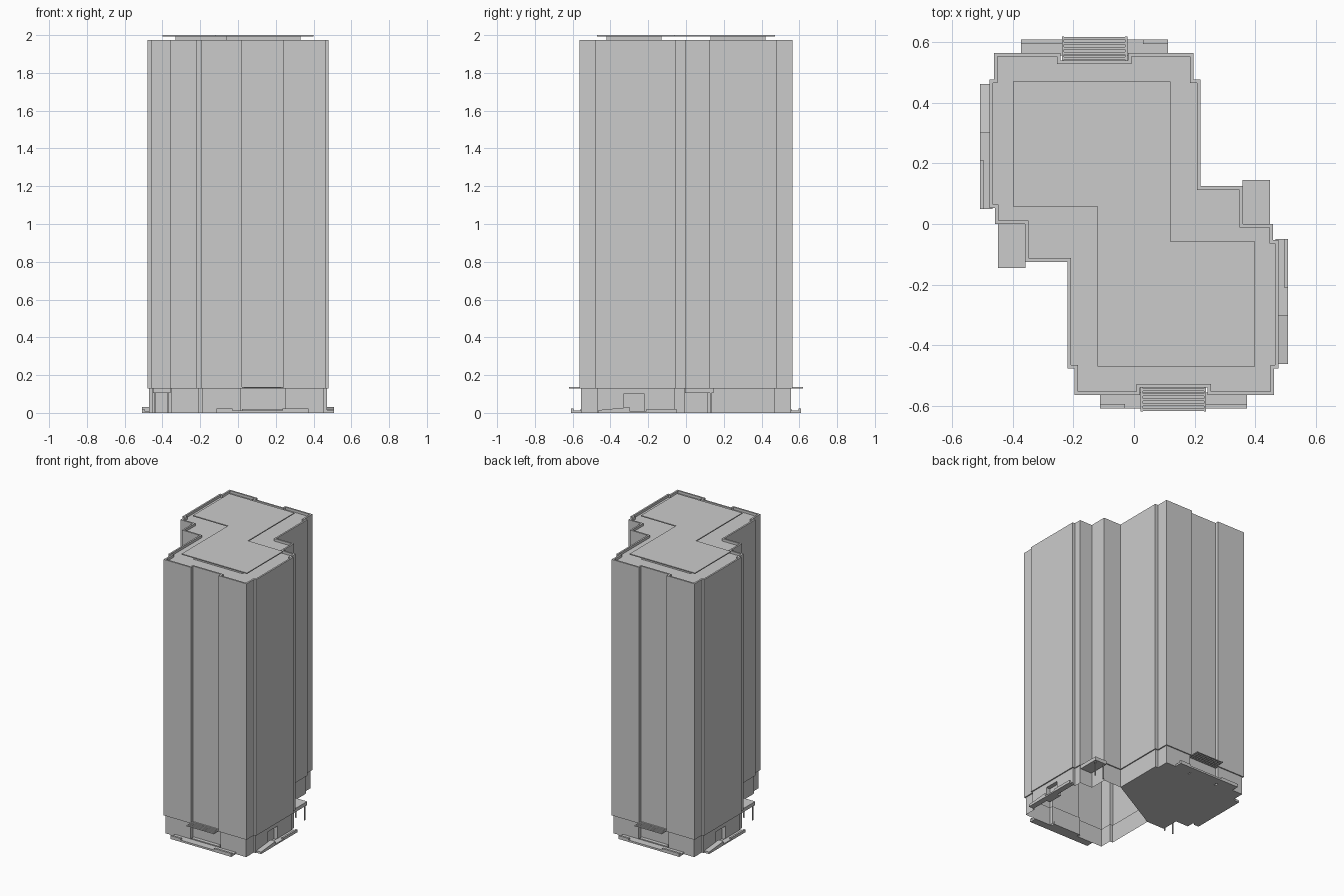
import bpy, bmesh, math
from mathutils import Vector

if "Cube" in bpy.data.objects:
    bpy.data.objects.remove(bpy.data.objects["Cube"])

# Half of the plan outline (counter-clockwise); the rest is a half-turn copy
HALF = [(0.36, 0), (0.36, 0.125), (0.22, 0.125), (0.22, 0.478), (0.197, 0.478),
        (0.197, 0.565), (-0.02, 0.565), (-0.02, 0.54), (-0.242, 0.54),
        (-0.242, 0.565), (-0.463, 0.565), (-0.463, 0.478), (-0.478, 0.478),
        (-0.478, 0.053), (-0.46, 0.053), (-0.46, 0)]
DOOR = [(-0.478, 0.33), (-0.478, 0.22)]


def full_turn(half):
    return half + [(-x, -y) for x, y in half]


def inset(pts, d):
    out, n = [], len(pts)
    for i in range(n):
        a, b, c = Vector(pts[i - 1]), Vector(pts[i]), Vector(pts[(i + 1) % n])
        u, v = (b - a).normalized(), (c - b).normalized()
        n1, n2 = Vector((-u.y, u.x)), Vector((-v.y, v.x))
        out.append(tuple(b + (n1 if abs(n1.dot(n2)) > 0.9 else n1 + n2) * d))
    return out


def finish(name, bm):
    me = bpy.data.meshes.new(name)
    bm.to_mesh(me)
    bm.free()
    ob = bpy.data.objects.new(name, me)
    bpy.context.collection.objects.link(ob)
    return ob


def loft(bm, rings, skip=()):
    """Join stacked rings with quads; skip holds (level, side) gaps."""
    rows = [[bm.verts.new((x, y, z)) for x, y in pts] for pts, z in rings]
    for k in range(len(rows) - 1):
        n = len(rows[k])
        for i in range(n):
            j = (i + 1) % n
            if (k, i) not in skip:
                bm.faces.new((rows[k][i], rows[k][j], rows[k + 1][j], rows[k + 1][i]))
    return rows


def box(bm, x0, x1, y0, y1, z0, z1, turn=True):
    for s in ((1, -1) if turn else (1,)):
        m = bmesh.ops.create_cube(bm, size=1)["verts"]
        for v in m:
            v.co = Vector((s * (x0 + (v.co.x + 0.5) * (x1 - x0)),
                           s * (y0 + (v.co.y + 0.5) * (y1 - y0)),
                           z0 + (v.co.z + 0.5) * (z1 - z0)))


def box_part(name, *boxes):
    bm = bmesh.new()
    for b in boxes:
        box(bm, *b)
    return finish(name, bm)


# Tower shell with parapet and sunken roof
plan = full_turn(HALF)
bm = bmesh.new()
rows = loft(bm, [(inset(plan, 0.008), 0.13), (plan, 0.13), (plan, 1.975),
                 (inset(plan, 0.012), 1.975), (inset(plan, 0.012), 1.957)])
bm.faces.new(rows[-1])
finish("tower", bm)

# Ground storey with side door recesses
k = HALF.index((-0.478, 0.053))
base_plan = inset(full_turn(HALF[:k] + DOOR + HALF[k:]), 0.008)
n = len(base_plan)
bm = bmesh.new()
rows = loft(bm, [(base_plan, 0), (base_plan, 0.1), (base_plan, 0.13)],
            skip={(0, k), (0, k + n // 2)})
for i, s in ((k, 1), (k + n // 2, -1)):
    front = [rows[0][i], rows[0][i + 1], rows[1][i + 1], rows[1][i]]
    back = [bm.verts.new(v.co + Vector((0.03 * s, 0, 0))) for v in front]
    bm.faces.new(back)
    for a in range(4):
        b = (a + 1) % 4
        bm.faces.new((front[a], front[b], back[b], back[a]))
finish("ground_storey", bm)

# Floor closing the underside of the rear wing
bm = bmesh.new()
rear = inset(plan, 0.008)[2:19]
bm.faces.new([bm.verts.new((x, y, 0)) for x, y in reversed(rear)])
finish("rear_floor", bm)

# S-shaped raised roof slab
slab = full_turn([(0.12, -0.055), (0.12, 0.47), (-0.40, 0.47), (-0.40, 0.058)])
slab[0], slab[4] = (0.12, -0.057), (-0.12, 0.057)
bm = bmesh.new()
rows = loft(bm, [(slab, 1.993), (slab, 2.0)])
bm.faces.new(rows[1])
bm.faces.new(rows[0][::-1])
finish("roof_slab", bm)
box_part("roof_plinth", (-0.06, 0.33, -0.42, -0.13, 1.957, 1.993))

# Front and rear landings with steps and low kerbs
box_part("entrance_landing",
         (-0.113, 0.373, -0.61, -0.557, 0, 0.013),
         (-0.113, -0.03, -0.61, -0.595, 0.013, 0.024),
         (0.235, 0.373, -0.61, -0.595, 0.013, 0.024),
         (0.02, 0.235, -0.558, -0.53, 0, 0.02))

# Slatted canopies over the main entrances
slats = [(0.025, 0.235, y, y + 0.009, 0.131, 0.136)
         for y in (-0.618 + 0.0165 * i for i in range(5))]
rails = [(x, x + 0.007, -0.62, -0.538, 0.13, 0.137) for x in (0.022, 0.231)]
box_part("slatted_canopy", *slats, *rails)

# Side landings, each with a sloping ramp
box_part("side_landing", (0.468, 0.508, -0.30, -0.05, 0, 0.01),
         (0.495, 0.508, -0.21, -0.05, 0.01, 0.02))
bm = bmesh.new()
for s in (1, -1):
    prof = [(-0.463, 0), (-0.30, 0), (-0.30, 0.03), (-0.463, 0.015)]
    ends = [[bm.verts.new((s * x, s * y, z)) for y, z in prof] for x in (0.468, 0.508)]
    bm.faces.new(ends[0][::-1])
    bm.faces.new(ends[1])
    for a in range(4):
        b = (a + 1) % 4
        bm.faces.new((ends[0][a], ends[0][b], ends[1][b], ends[1][a]))
finish("side_ramp", bm)

# Corner porch roofs on thin posts
box_part("porch_roof", (0.358, 0.45, -0.006, 0.145, 0.106, 0.132))
box_part("porch_post", *[(x, x + 0.007, 0.127, 0.134, 0, 0.106) for x in (0.367, 0.436)])
